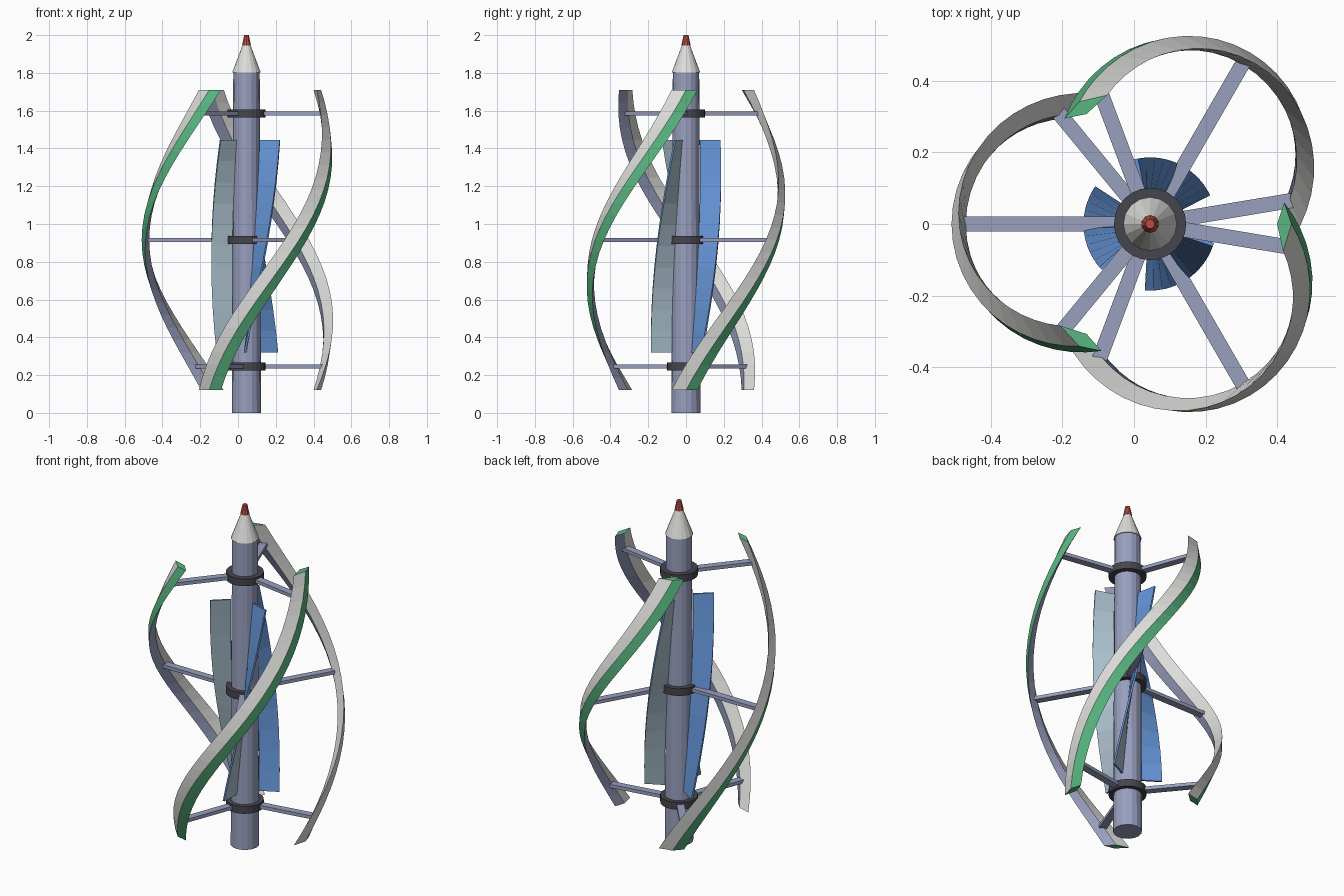
import bpy, bmesh, math
from mathutils import Vector

if "Cube" in bpy.data.objects:
    bpy.data.objects.remove(bpy.data.objects["Cube"], do_unlink=True)

AXIS = 0.045            # x position of the mast axis
MID = 0.915             # height of the middle of the rotor
HALF = 0.795            # half height of the outer blades


def material(name, rgb):
    m = bpy.data.materials.new(name)
    m.use_nodes = True
    m.diffuse_color = (*rgb, 1)
    m.node_tree.nodes["Principled BSDF"].inputs["Base Color"].default_value = (*rgb, 1)
    return m


SLATE = material("slate metal", (0.32, 0.35, 0.52))
WHITE = material("white paint", (0.72, 0.72, 0.70))
GREEN = material("green paint", (0.10, 0.47, 0.22))
BLUE = material("blue paint", (0.13, 0.30, 0.68))
PALE = material("pale blue grey", (0.40, 0.52, 0.60))
DARK = material("dark collar", (0.06, 0.06, 0.075))
RED = material("red lamp", (0.48, 0.08, 0.06))


def finish(bm, name, mats):
    bmesh.ops.recalc_face_normals(bm, faces=bm.faces)
    mesh = bpy.data.meshes.new(name)
    bm.to_mesh(mesh)
    bm.free()
    for m in mats:
        mesh.materials.append(m)
    ob = bpy.data.objects.new(name, mesh)
    bpy.context.collection.objects.link(ob)
    return ob


def frustum(name, z0, z1, r0, r1, mat, sides=16):
    bm = bmesh.new()
    bmesh.ops.create_cone(bm, cap_ends=True, segments=sides,
                          radius1=r0, radius2=r1, depth=z1 - z0)
    ob = finish(bm, name, [mat])
    ob.location = (AXIS, 0, (z0 + z1) / 2)
    return ob


def twisted(name, section, heights, angle_at, radius_at, mats, face_slots, cap_slot):
    """Loft a (tangent, radial) section up the mast axis."""
    bm = bmesh.new()
    rings = []
    for z in heights:
        a = angle_at(z)
        out = Vector((math.cos(a), math.sin(a), 0))
        tan = Vector((-math.sin(a), math.cos(a), 0))
        rings.append([bm.verts.new(Vector((AXIS, 0, z)) + tan * t + out * (radius_at(z) + r))
                      for t, r in section])
    n = len(section)
    for low, high in zip(rings, rings[1:]):
        for i in range(n):
            j = (i + 1) % n
            bm.faces.new((low[i], low[j], high[j], high[i])).material_index = face_slots[i]
    for ring in (rings[0], rings[-1]):
        bm.faces.new(ring).material_index = cap_slot
    return finish(bm, name, mats)


def steps(z0, z1, count):
    return [z0 + (z1 - z0) * i / count for i in range(count + 1)]


def blade_radius(z):
    return 0.375 + 0.16 * math.cos(math.pi / 2 * (z - MID) / HALF)


def blade_turn(z):
    return math.radians(60) * (z - MID) / HALF


# Mast, nose cone and lamp
frustum("mast", 0, 1.805, 0.077, 0.07, SLATE)
frustum("nose_cone", 1.803, 1.95, 0.075, 0.02, WHITE)
frustum("lamp", 1.945, 2.0, 0.025, 0.013, RED, 10)

# Collars, each with three struts reaching the blades
for level, z in (("lower", 0.245), ("middle", MID), ("upper", 1.585)):
    frustum(level + "_collar", z - 0.021, z + 0.021, 0.101, 0.101, DARK, 24)
    for k in range(3):
        a = math.radians(60 + 120 * k) + blade_turn(z)
        reach = blade_radius(z) - 0.01
        bm = bmesh.new()
        bmesh.ops.create_cube(bm, size=1)
        for v in bm.verts:
            v.co = ((v.co.x + 0.5) * (reach - 0.07) + 0.07, v.co.y * 0.042, v.co.z * 0.02)
        strut = finish(bm, f"{level}_strut_{k + 1}", [SLATE])
        strut.location = (AXIS, 0, z)
        strut.rotation_euler.z = a

# Helical outer blades: diamond section with a green leading face
diamond = [(0.06, 0), (0, 0.02), (-0.076, -0.003), (0, -0.02)]
for k in range(3):
    base = math.radians(60 + 120 * k)
    twisted(f"outer_blade_{k + 1}", diamond, steps(MID - HALF, MID + HALF, 24),
            lambda z: base + blade_turn(z), blade_radius,
            [WHITE, GREEN, SLATE], [1, 0, 0, 2], 1)

# Twisted inner vanes: pale on the leading side, blue on the other
V0, V1 = 0.32, 1.445
plate = [(0.005, 0.075), (0.005, 0.186), (-0.005, 0.186), (-0.005, 0.075)]
for k in range(3):
    base = math.radians(27 + 120 * k)
    twisted(f"inner_vane_{k + 1}", plate, steps(V0, V1, 10),
            lambda z: base + math.radians(75) * (z - V0) / (V1 - V0), lambda z: 0,
            [PALE, BLUE], [0, 1, 1, 1], 1)
